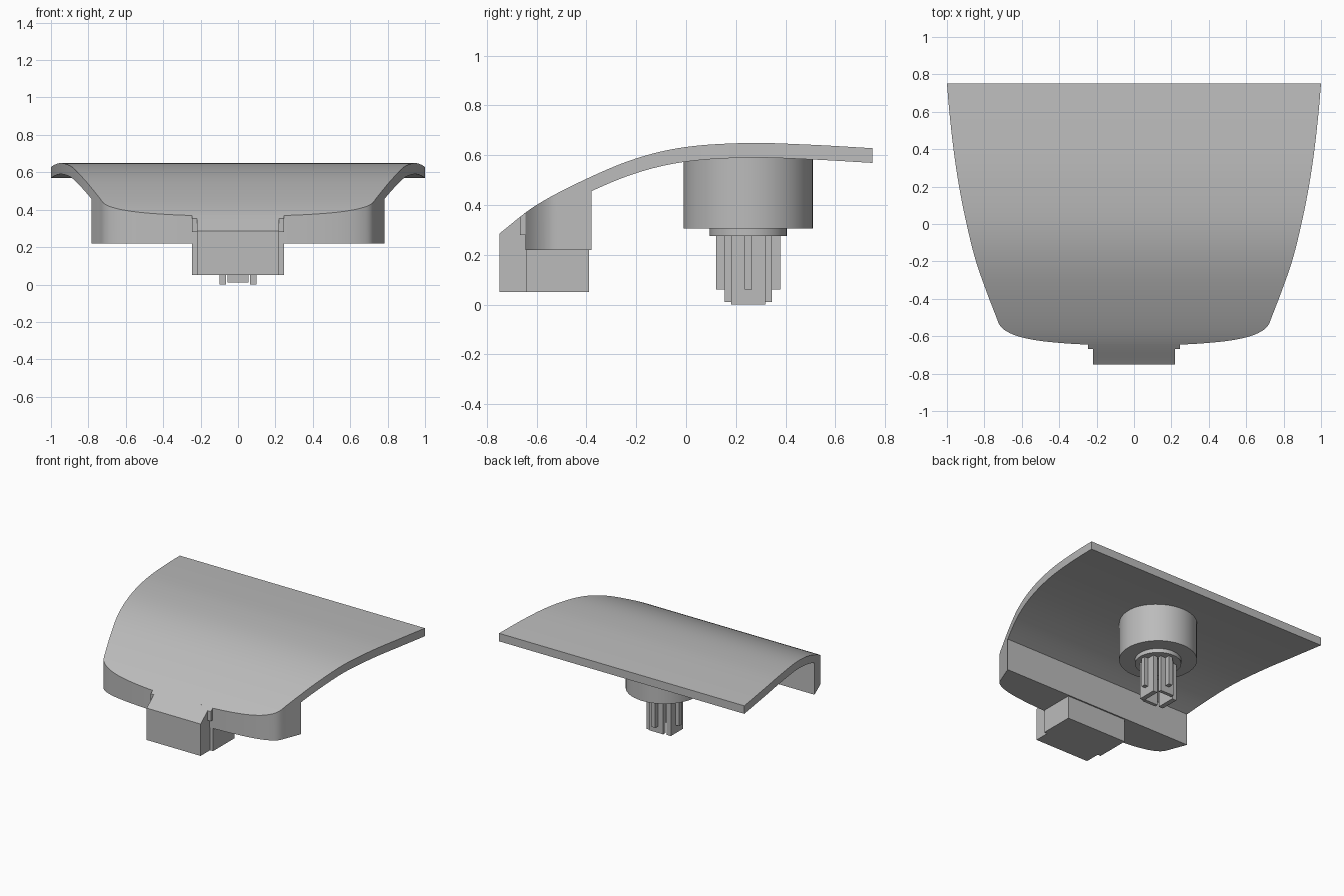
import bpy
import bmesh
import math
from mathutils import Vector

cube = bpy.data.objects.get("Cube")
if cube:
    bpy.data.objects.remove(cube, do_unlink=True)

grey = bpy.data.materials.new("plain grey")
grey.use_nodes = True
colour = (0.5, 0.5, 0.5, 1)
grey.diffuse_color = colour
grey.node_tree.nodes["Principled BSDF"].inputs["Base Color"].default_value = colour


def finish(name, bm, smooth=False):
    bmesh.ops.recalc_face_normals(bm, faces=bm.faces)
    mesh = bpy.data.meshes.new(name)
    bm.to_mesh(mesh)
    bm.free()
    mesh.materials.append(grey)
    obj = bpy.data.objects.new(name, mesh)
    bpy.context.collection.objects.link(obj)
    if smooth:
        bpy.ops.object.select_all(action='DESELECT')
        obj.select_set(True)
        bpy.context.view_layer.objects.active = obj
        bpy.ops.object.shade_smooth_by_angle(angle=math.radians(30))
    return obj


def spline(points, steps):
    """Catmull-Rom curve through 2D points."""
    pts = [Vector(p) for p in points]
    pts = [2 * pts[0] - pts[1]] + pts + [2 * pts[-1] - pts[-2]]
    out = []
    for a, b, c, d in zip(pts, pts[1:], pts[2:], pts[3:]):
        for i in range(steps):
            t = i / steps
            out.append(b + (c - a) * t / 2 + (2 * a - 5 * b + 4 * c - d) * t * t / 2
                       + (3 * b - a - 3 * c + d) * t ** 3 / 2)
    return out + [pts[-2]]


# Side profile of the curved top, as (y, z)
profile = spline([(-.75, .285), (-.6, .4), (-.4, .505), (-.2, .587), (0, .633),
                  (.25, .649), (.5, .642), (.75, .628)], 12)


def top(y):
    for a, b in zip(profile, profile[1:]):
        if y <= b.x:
            return a.y + (b.y - a.y) * (y - a.x) / (b.x - a.x)
    return profile[-1].y


def loft(name, sections, front_cap=True):
    """Join rectangles given as (y, x0, x1, bottom); the top follows the profile."""
    bm = bmesh.new()
    rings = []
    for y, x0, x1, low in sections:
        corners = ((x0, low), (x1, low), (x1, top(y)), (x0, top(y)))
        rings.append([bm.verts.new((x, y, z)) for x, z in corners])
    for a, b in zip(rings, rings[1:]):
        for i in range(4):
            j = (i + 1) % 4
            bm.faces.new((a[i], a[j], b[j], b[i]))
    if front_cap:
        bm.faces.new(rings[0])
    bm.faces.new(rings[-1])
    return finish(name, bm, True)


def box(name, low, high):
    bm = bmesh.new()
    bmesh.ops.create_cube(bm, size=1)
    for v in bm.verts:
        v.co = [lo + (hi - lo) * (c + .5) for lo, hi, c in zip(low, high, v.co)]
    return finish(name, bm)


def cylinder(name, radius, low, high, y):
    bm = bmesh.new()
    bmesh.ops.create_cone(bm, cap_ends=True, segments=64, radius1=radius,
                          radius2=radius, depth=high - low)
    bmesh.ops.translate(bm, verts=bm.verts, vec=(0, y, (low + high) / 2))
    return finish(name, bm, True)


# Curved plate behind the thick front lip
rear = spline([(.782, -.38), (.845, -.2), (.895, 0), (.935, .2), (.965, .4),
               (.987, .6), (1, .75)], 6)
loft("curved_plate", [(p.y, -p.x, p.x, top(p.y) - .059) for p in rear], False)

# Thick lip with rounded corners
lip = spline([(.25, -.645), (.37, -.638), (.5, -.625), (.6, -.606), (.67, -.58),
              (.715, -.545), (.743, -.48), (.782, -.38)], 6)
loft("front_lip", [(p.y, -p.x, p.x, .22) for p in lip])

# Latch block, its narrow nose and the side ribs
nose_rows = [-.75 + .11 * i / 6 for i in range(7)]
loft("latch_nose", [(y, -.22, .22, .05) for y in nose_rows])
box("latch_block", (-.245, -.64, .05), (.245, -.39, .23))
for side, label in ((1, "left"), (-1, "right")):
    x0, x1 = sorted((side * .215, side * .245))
    loft(label + "_latch_rib", [(y, x0, x1, .28) for y in (-.667, -.64)])

# Round boss and collar under the plate
CY = .25
cylinder("boss", .26, .305, .6, CY)
cylinder("boss_collar", .155, .275, .31, CY)

# Split square stem with an outer fin on each wall
for s, xname, yname in ((1, "left", "back"), (-1, "right", "front")):
    x0, x1 = sorted((s * .065, s * .1))
    box(xname + "_stem_wall", (x0, CY - .07, 0), (x1, CY + .07, .28))
    x0, x1 = sorted((s * .1, s * .13))
    box(xname + "_stem_fin", (x0, CY - .015, .06), (x1, CY + .015, .28))
    y0, y1 = sorted((CY + s * .07, CY + s * .095))
    box(yname + "_stem_wall", (-.055, y0, .01), (.055, y1, .28))
    y0, y1 = sorted((CY + s * .095, CY + s * .13))
    box(yname + "_stem_fin", (-.015, y0, .06), (.015, y1, .28))
